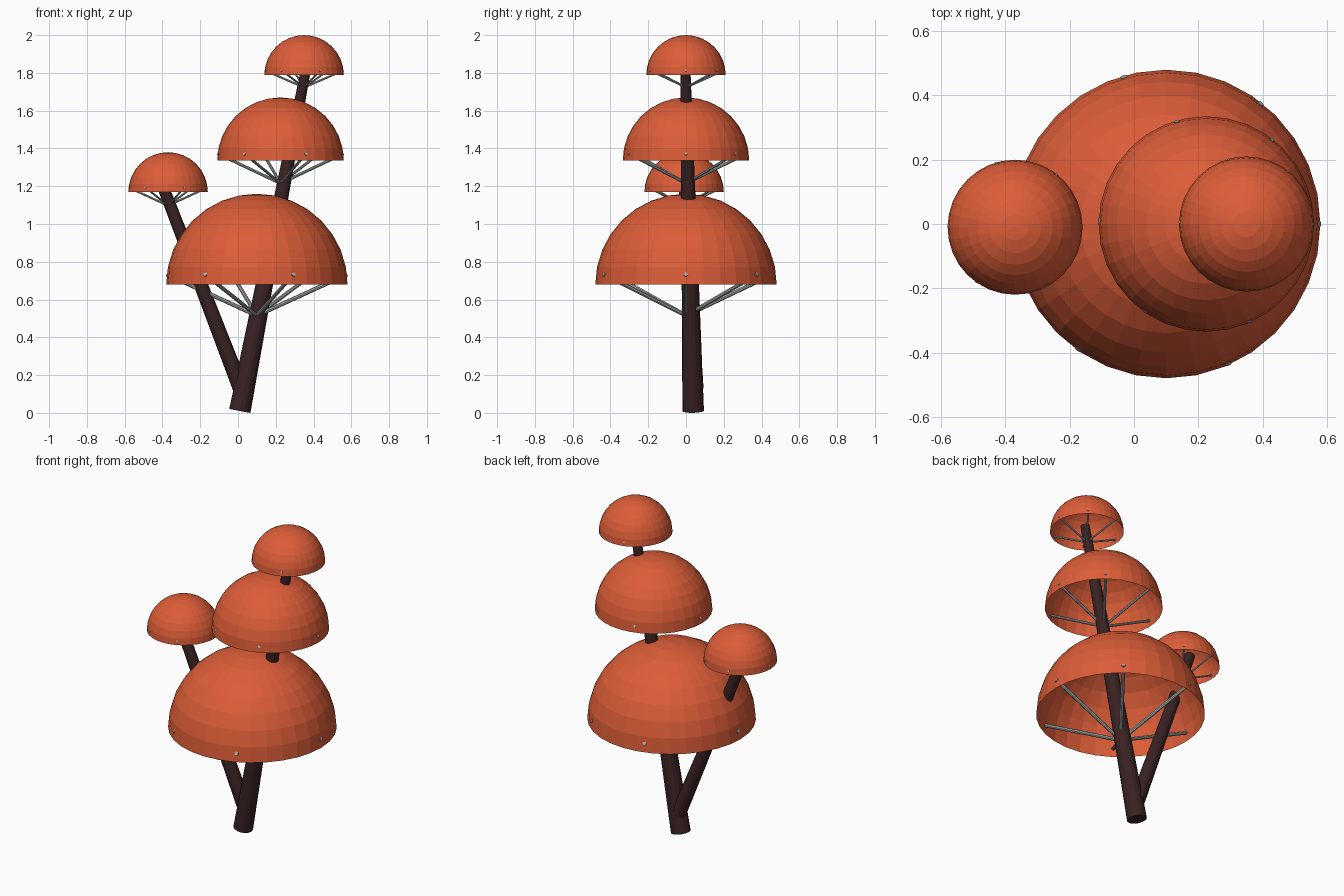
import bpy, bmesh, math
from mathutils import Vector, Matrix

if "Cube" in bpy.data.objects:
    bpy.data.objects.remove(bpy.data.objects["Cube"])


def material(name, rgb):
    m = bpy.data.materials.new(name)
    m.diffuse_color = (*rgb, 1)
    m.use_nodes = True
    m.node_tree.nodes["Principled BSDF"].inputs["Base Color"].default_value = m.diffuse_color
    return m


ORANGE = material("orange_cap", (0.72, 0.11, 0.04))
BROWN = material("dark_bark", (0.042, 0.016, 0.016))
GREY = material("grey_strut", (0.40, 0.43, 0.42))


def finish(name, bm, mat):
    me = bpy.data.meshes.new(name)
    bm.to_mesh(me)
    bm.free()
    me.materials.append(mat)
    ob = bpy.data.objects.new(name, me)
    bpy.context.collection.objects.link(ob)
    return ob


def add_rod(bm, a, b, r1, r2, sides):
    """Tapered cylinder from point a to point b."""
    a, b = Vector(a), Vector(b)
    d = b - a
    rot = Vector((0, 0, 1)).rotation_difference(d).to_matrix().to_4x4()
    bmesh.ops.create_cone(bm, cap_ends=True, segments=sides, radius1=r1, radius2=r2,
                          depth=d.length, matrix=Matrix.Translation((a + b) / 2) @ rot)


# Leaning trunk and side branch
for name, a, b, r1, r2 in (
        ("trunk", (0.01, 0.038, 0.011), (0.362, -0.003, 1.83), 0.057, 0.026),
        ("branch", (0.015, 0.05, 0.13), (-0.425, -0.012, 1.27), 0.043, 0.03)):
    bm = bmesh.new()
    add_rod(bm, a, b, r1, r2, 16)
    finish(name, bm, BROWN)

# Caps: centre x, y, rim height, radius, hub depth below rim, strut radius
CAPS = {
    "lower": (0.10, 0.0, 0.68, 0.48, 0.165, 0.011),
    "middle": (0.225, 0.0, 1.335, 0.335, 0.12, 0.008),
    "top": (0.35, 0.0, 1.79, 0.21, 0.067, 0.0055),
    "side": (-0.37, -0.01, 1.17, 0.21, 0.073, 0.0055),
}
ANGLES = (0, 52, 106, 178, 235, 294)

for name, (x, y, z, r, drop, sr) in CAPS.items():
    # Open half-dome shell
    bm = bmesh.new()
    bmesh.ops.create_uvsphere(bm, u_segments=32, v_segments=16, radius=r,
                              matrix=Matrix.Translation((x, y, z)))
    low = [v for v in bm.verts if v.co.z < z - 0.001]
    bmesh.ops.delete(bm, geom=low, context='VERTS')
    finish(name + "_cap", bm, ORANGE)

    # Umbrella struts from the hub to just through the shell
    bm = bmesh.new()
    for deg in ANGLES:
        t = math.radians(deg)
        end = (x + r * 0.995 * math.cos(t), y + r * 0.995 * math.sin(t), z + 0.112 * r)
        add_rod(bm, (x, y, z - drop), end, sr, sr, 8)
    finish(name + "_struts", bm, GREY)
